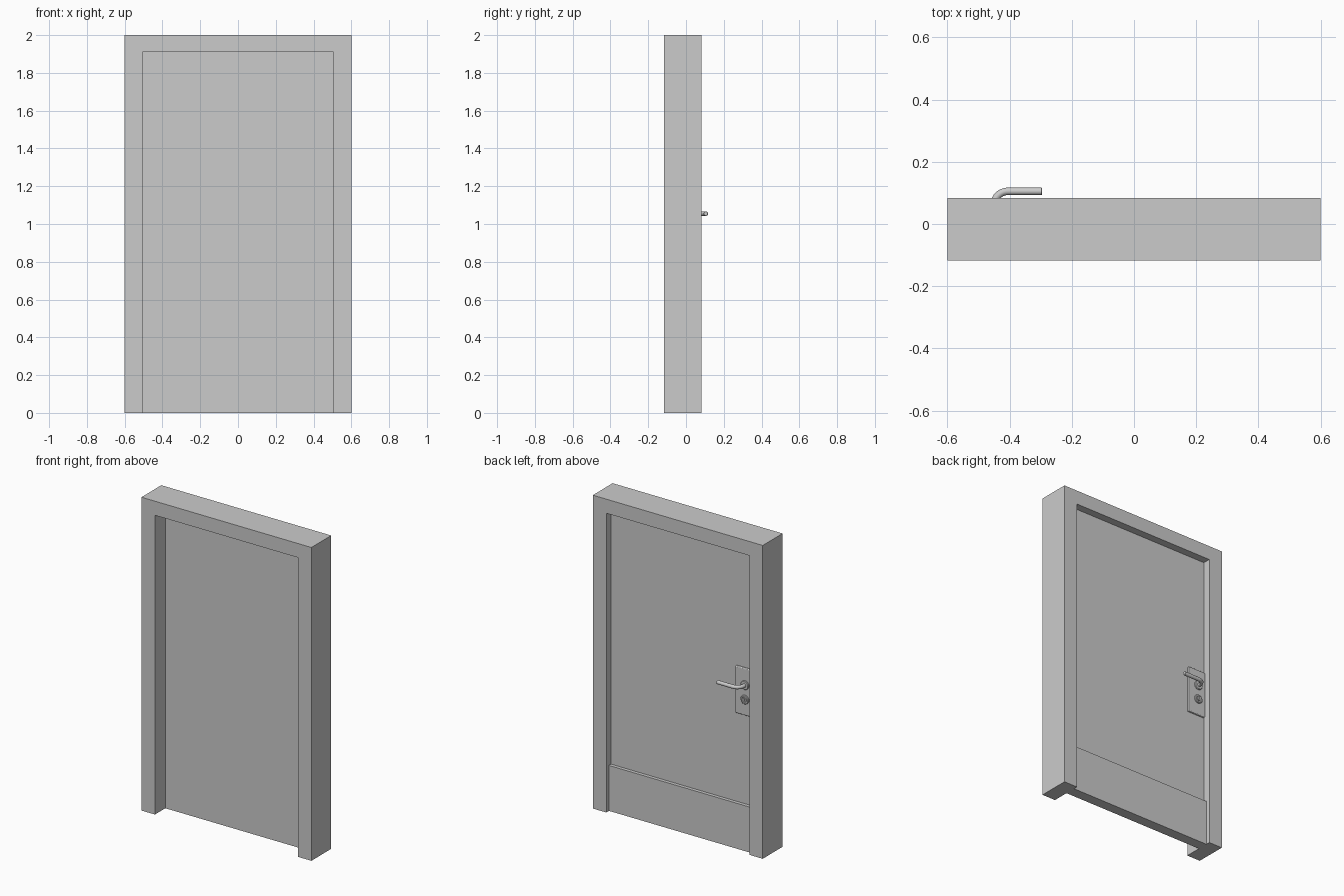
import bpy, bmesh, math
from mathutils import Vector, Matrix

if "Cube" in bpy.data.objects:
    bpy.data.objects.remove(bpy.data.objects["Cube"])

Y0, Y1 = -0.117, 0.083          # frame front and back
DOOR_Y0, DOOR_Y1 = -0.012, 0.034
HW, OPEN_W, OPEN_H = 0.6, 0.505, 1.91
AX = -0.45                      # handle and lock axis
PLATE_Y = 0.047


def finish(name, bm, smooth=False):
    bmesh.ops.recalc_face_normals(bm, faces=bm.faces)
    me = bpy.data.meshes.new(name)
    bm.to_mesh(me)
    bm.free()
    ob = bpy.data.objects.new(name, me)
    bpy.context.collection.objects.link(ob)
    if smooth:
        bpy.ops.object.select_all(action='DESELECT')
        bpy.context.view_layer.objects.active = ob
        ob.select_set(True)
        bpy.ops.object.shade_smooth_by_angle(angle=math.radians(35))
    return ob


def extrude_xz(name, pts, y0, y1):
    """Extrude an outline in the xz plane from y0 to y1."""
    bm = bmesh.new()
    f = bm.faces.new([bm.verts.new((x, y0, z)) for x, z in pts])
    new = bmesh.ops.extrude_face_region(bm, geom=[f])['geom']
    verts = [v for v in new if isinstance(v, bmesh.types.BMVert)]
    bmesh.ops.translate(bm, verts=verts, vec=(0, y1 - y0, 0))
    return finish(name, bm)


def rect(x0, x1, z0, z1):
    return [(x0, z0), (x1, z0), (x1, z1), (x0, z1)]


def lathe_y(name, profile, x, z, n=32):
    """Turn a (radius, y) profile around an axis along y."""
    bm = bmesh.new()
    rings = [[bm.verts.new((x + r * math.cos(2 * math.pi * i / n), y,
                            z + r * math.sin(2 * math.pi * i / n)))
              for i in range(n)] for r, y in profile]
    for a, b in zip(rings, rings[1:]):
        for i in range(n):
            j = (i + 1) % n
            bm.faces.new((a[i], a[j], b[j], b[i]))
    bm.faces.new(rings[0])
    bm.faces.new(rings[-1])
    return finish(name, bm, True)


# Frame: two jambs and a head in one piece, open at the bottom
extrude_xz("door_frame", [(-HW, 0), (-OPEN_W, 0), (-OPEN_W, OPEN_H), (OPEN_W, OPEN_H),
                          (OPEN_W, 0), (HW, 0), (HW, 2), (-HW, 2)], Y0, Y1)

# Door leaf and kick plate
extrude_xz("door_leaf", rect(-OPEN_W, OPEN_W, 0, OPEN_H), DOOR_Y0, DOOR_Y1)
extrude_xz("kick_plate", rect(-OPEN_W, OPEN_W, 0, 0.29), DOOR_Y1, 0.056)

# Lock plate with softened edges
plate = extrude_xz("lock_plate", rect(-0.504, -0.38, 0.86, 1.16), DOOR_Y1 - 0.005, PLATE_Y)
bev = plate.modifiers.new("bevel", 'BEVEL')
bev.width, bev.segments = 0.005, 3

# Handle collar and lock cylinder
lathe_y("handle_collar", [(0.028, PLATE_Y - 0.003), (0.028, 0.052), (0.025, 0.056),
                          (0.014, 0.056)], AX, 1.055)
lathe_y("lock_cylinder", [(0.028, PLATE_Y - 0.003), (0.028, 0.053), (0.025, 0.056),
                          (0.018, 0.056), (0.016, 0.052), (0.014, 0.052),
                          (0.014, 0.058)], AX, 0.963)
extrude_xz("key_slot", rect(AX - 0.002, AX + 0.002, 0.954, 0.972), 0.055, 0.0595)

# Lever: a round bar swept out of the collar, around a bend and along the door
R, BAR = 0.045, 0.012
path = [(AX, 0.045, math.pi / 2)]
for k in range(11):
    t = math.pi / 2 * k / 10
    path.append((AX + R - R * math.cos(t), 0.06 + R * math.sin(t), math.pi / 2 - t))
path += [(-0.297, 0.105, 0), (-0.295, 0.105, 0)]
bm = bmesh.new()
rings, n = [], 20
for k, (x, y, a) in enumerate(path):
    r = BAR - (0.002 if k == len(path) - 1 else 0)
    side = Vector((-math.sin(a), math.cos(a), 0))
    rings.append([bm.verts.new(Vector((x, y, 1.055))
                               + r * math.cos(2 * math.pi * i / n) * side
                               + r * math.sin(2 * math.pi * i / n) * Vector((0, 0, 1)))
                  for i in range(n)])
for a, b in zip(rings, rings[1:]):
    for i in range(n):
        j = (i + 1) % n
        bm.faces.new((a[i], a[j], b[j], b[i]))
bm.faces.new(rings[0])
bm.faces.new(rings[-1])
finish("lever_handle", bm, True)
